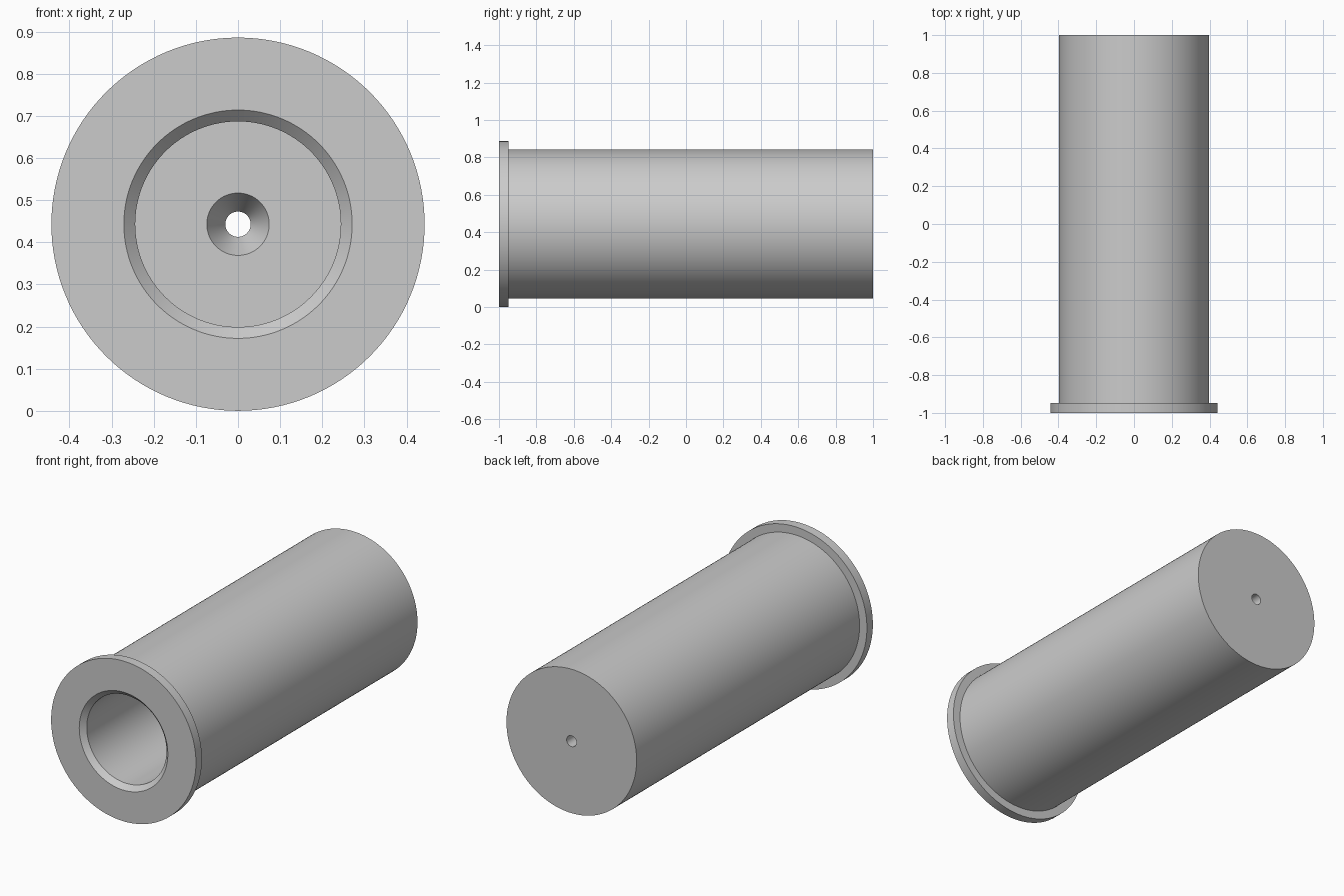
import bpy
import bmesh
import math
from mathutils import Vector

default = bpy.data.objects.get("Cube")
if default:
    bpy.data.objects.remove(default, do_unlink=True)

FLANGE_R, BODY_R, BORE_R, SINK_R, HOLE_R = 0.443, 0.398, 0.244, 0.074, 0.03
CHAMFER = 0.027
FRONT, BACK, FLANGE_BACK, FLOOR = -1.0, 1.0, -0.948, 0.8
SEGMENTS = 128

# Plain grey material
grey = bpy.data.materials.new("light grey")
grey.use_nodes = True
colour = (0.6, 0.6, 0.6, 1)
grey.diffuse_color = colour
grey.node_tree.nodes["Principled BSDF"].inputs["Base Color"].default_value = colour

# Closed wall section as (radius, y): outside, through hole, countersink, bore
profile = [
    (FLANGE_R, FRONT), (FLANGE_R, FLANGE_BACK),
    (BODY_R, FLANGE_BACK), (BODY_R, BACK),
    (HOLE_R, BACK), (HOLE_R, FLOOR + 0.08),
    (SINK_R, FLOOR), (BORE_R, FLOOR),
    (BORE_R, FRONT + CHAMFER), (BORE_R + CHAMFER, FRONT),
]

# Revolve the section around the y axis
bm = bmesh.new()
verts = [bm.verts.new((r, y, 0)) for r, y in profile]
edges = [bm.edges.new((a, b)) for a, b in zip(verts, verts[1:] + verts[:1])]
bmesh.ops.spin(bm, geom=verts + edges, cent=(0, 0, 0), axis=(0, 1, 0),
               angle=math.tau, steps=SEGMENTS, use_merge=True)
bmesh.ops.remove_doubles(bm, verts=bm.verts, dist=0.0001)
bmesh.ops.recalc_face_normals(bm, faces=bm.faces)
bmesh.ops.translate(bm, verts=bm.verts, vec=Vector((0, 0, FLANGE_R)))

mesh = bpy.data.meshes.new("flanged_sleeve")
bm.to_mesh(mesh)
bm.free()
mesh.materials.append(grey)
sleeve = bpy.data.objects.new("flanged_sleeve", mesh)
bpy.context.collection.objects.link(sleeve)

# Smooth walls, sharp rims
bpy.ops.object.select_all(action="DESELECT")
sleeve.select_set(True)
bpy.context.view_layer.objects.active = sleeve
bpy.ops.object.shade_smooth_by_angle(angle=math.radians(25))
